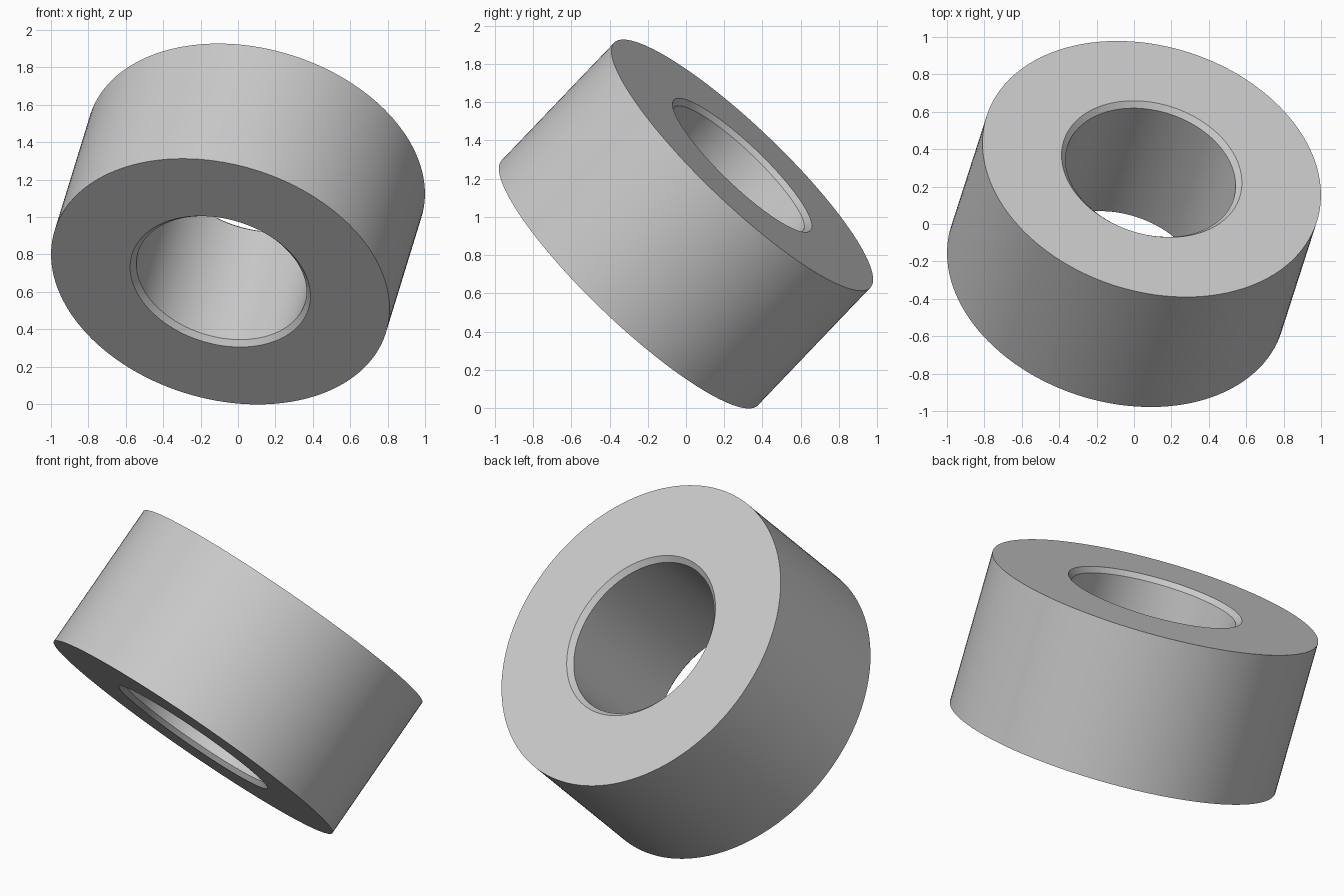
import bpy
import bmesh
from math import pi, radians
from mathutils import Vector

OUTER, BORE, CHAMFER, LENGTH = 0.927, 0.466, 0.028, 0.872
AXIS = Vector((0.217, 0.674, 0.705)).normalized()
CENTRE = Vector((0, 0, 0.9625))
STEPS = 128

cube = bpy.data.objects.get("Cube")
if cube:
    bpy.data.objects.remove(cube, do_unlink=True)

# Plain grey material
grey = bpy.data.materials.new("light grey")
grey.use_nodes = True
colour = (0.6, 0.6, 0.6, 1)
grey.diffuse_color = colour
grey.node_tree.nodes["Principled BSDF"].inputs["Base Color"].default_value = colour

# Closed ring cross-section: square outer edges, chamfered bore mouths
h = LENGTH / 2
profile = [(OUTER, -h), (OUTER, h), (BORE + CHAMFER, h), (BORE, h - CHAMFER),
           (BORE, CHAMFER - h), (BORE + CHAMFER, -h)]

bm = bmesh.new()
verts = [bm.verts.new((r, 0, z)) for r, z in profile]
edges = [bm.edges.new((v, verts[(i + 1) % len(verts)])) for i, v in enumerate(verts)]
bmesh.ops.spin(bm, geom=verts + edges, cent=(0, 0, 0), axis=(0, 0, 1),
               angle=2 * pi, steps=STEPS, use_merge=False)
bmesh.ops.remove_doubles(bm, verts=bm.verts, dist=0.0001)
bmesh.ops.recalc_face_normals(bm, faces=bm.faces)

# Tilt the ring onto its axis
bmesh.ops.rotate(bm, verts=bm.verts, cent=(0, 0, 0),
                 matrix=AXIS.to_track_quat('Z', 'Y').to_matrix())

mesh = bpy.data.meshes.new("spacer_ring")
bm.to_mesh(mesh)
bm.free()
mesh.materials.append(grey)
ring = bpy.data.objects.new("spacer_ring", mesh)
ring.location = CENTRE
bpy.context.collection.objects.link(ring)

# Smooth walls, sharp rims
bpy.ops.object.select_all(action='DESELECT')
ring.select_set(True)
bpy.context.view_layer.objects.active = ring
bpy.ops.object.shade_smooth_by_angle(angle=radians(30))
